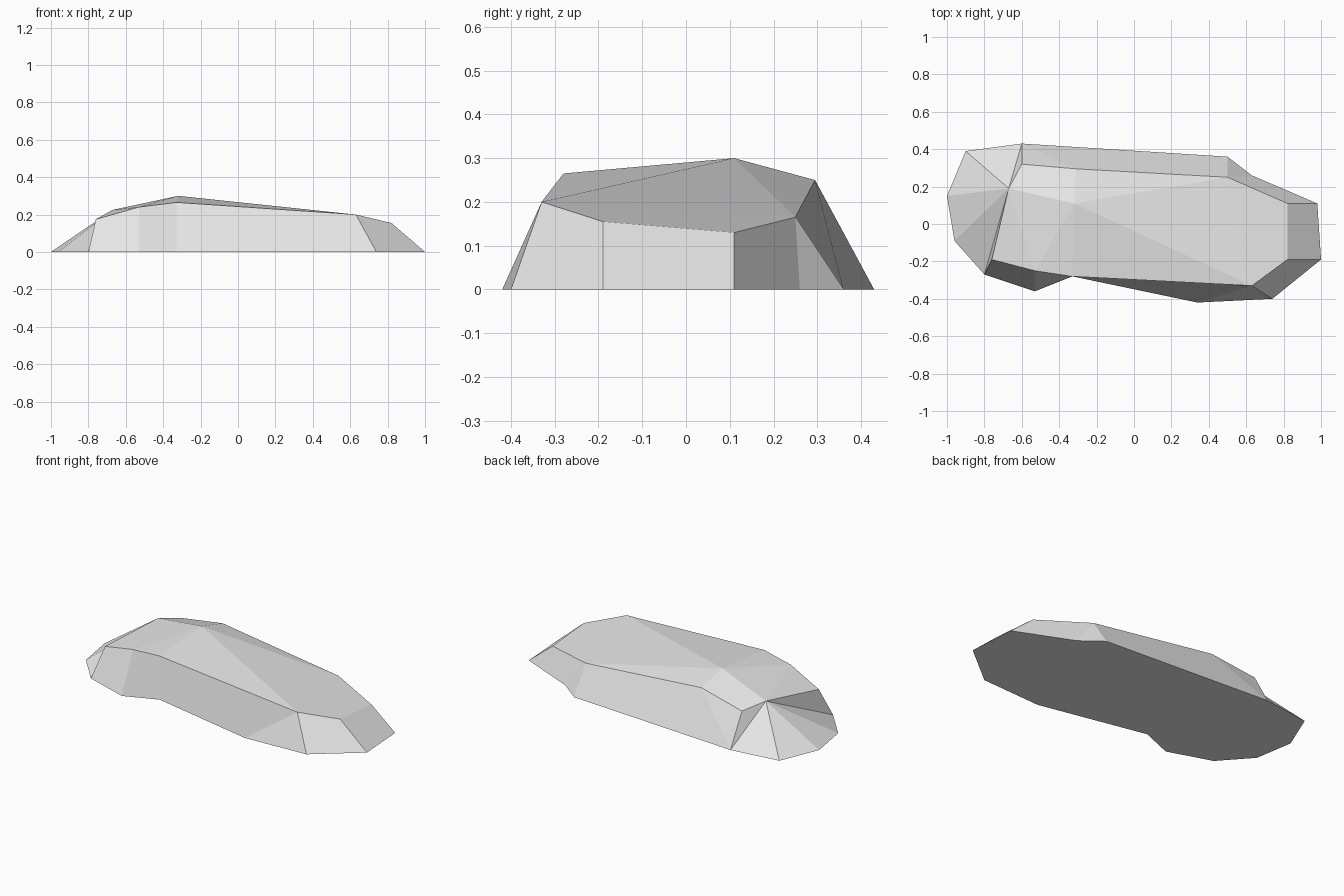
import bpy
import bmesh

cube = bpy.data.objects.get("Cube")
if cube:
    bpy.data.objects.remove(cube)

# Pale stone colour
stone = bpy.data.materials.new("pale_grey_stone")
stone.use_nodes = True
colour = (0.8, 0.8, 0.8, 1.0)
stone.diffuse_color = colour
stone.node_tree.nodes["Principled BSDF"].inputs["Base Color"].default_value = colour

# Outline on the ground, counter-clockwise from the front right
footprint = [(-.8, -.27), (-.53, -.36), (-.33, -.28), (.34, -.42), (.74, -.4),
             (1, -.19), (.98, .11), (.63, .26), (.5, .36), (-.6, .43),
             (-.9, .39), (-1, .15), (-.96, -.09)]

# Upper rim, then the shoulder (Q) and the peak (P)
upper = dict(
    A=(-.76, -.19, .175), B=(-.53, -.25, .24), C=(-.33, -.28, .265),
    D=(.63, -.33, .2), E=(.82, -.19, .155), F=(.82, .11, .13),
    G=(.5, .25, .165), H=(-.31, .295, .25), I=(-.6, .32, .195),
    Q=(-.67, .19, .225), P=(-.32, .11, .3))

bm = bmesh.new()
verts = {name: bm.verts.new((x, y, 0))
         for name, (x, y) in zip("abcdefghijklm", footprint)}
verts.update({name: bm.verts.new(point) for name, point in upper.items()})


def facet(names):
    """Add one flat facet, dropping repeated corners."""
    bm.faces.new([verts[name] for name in dict.fromkeys(names)])


# Side walls: walk the footprint and the rim in step
ground_walk = "abcdefghijjjklmaa"
rim_walk = "ABCDDEFGGHIQQQQQA"
steps = list(zip(ground_walk, rim_walk))
for (low, high), (next_low, next_high) in zip(steps, steps[1:]):
    facet(low + next_low + next_high + high)

# Top facets and flat underside
for names in ("QAB", "QBP", "BCP", "CDP", "PDG", "DEFG", "PGH", "PHI", "PIQ",
              "mlkjihgfedcba"):
    facet(names)

bmesh.ops.recalc_face_normals(bm, faces=bm.faces[:])
mesh = bpy.data.meshes.new("rock")
bm.to_mesh(mesh)
bm.free()
mesh.materials.append(stone)
rock = bpy.data.objects.new("rock", mesh)
bpy.context.scene.collection.objects.link(rock)
